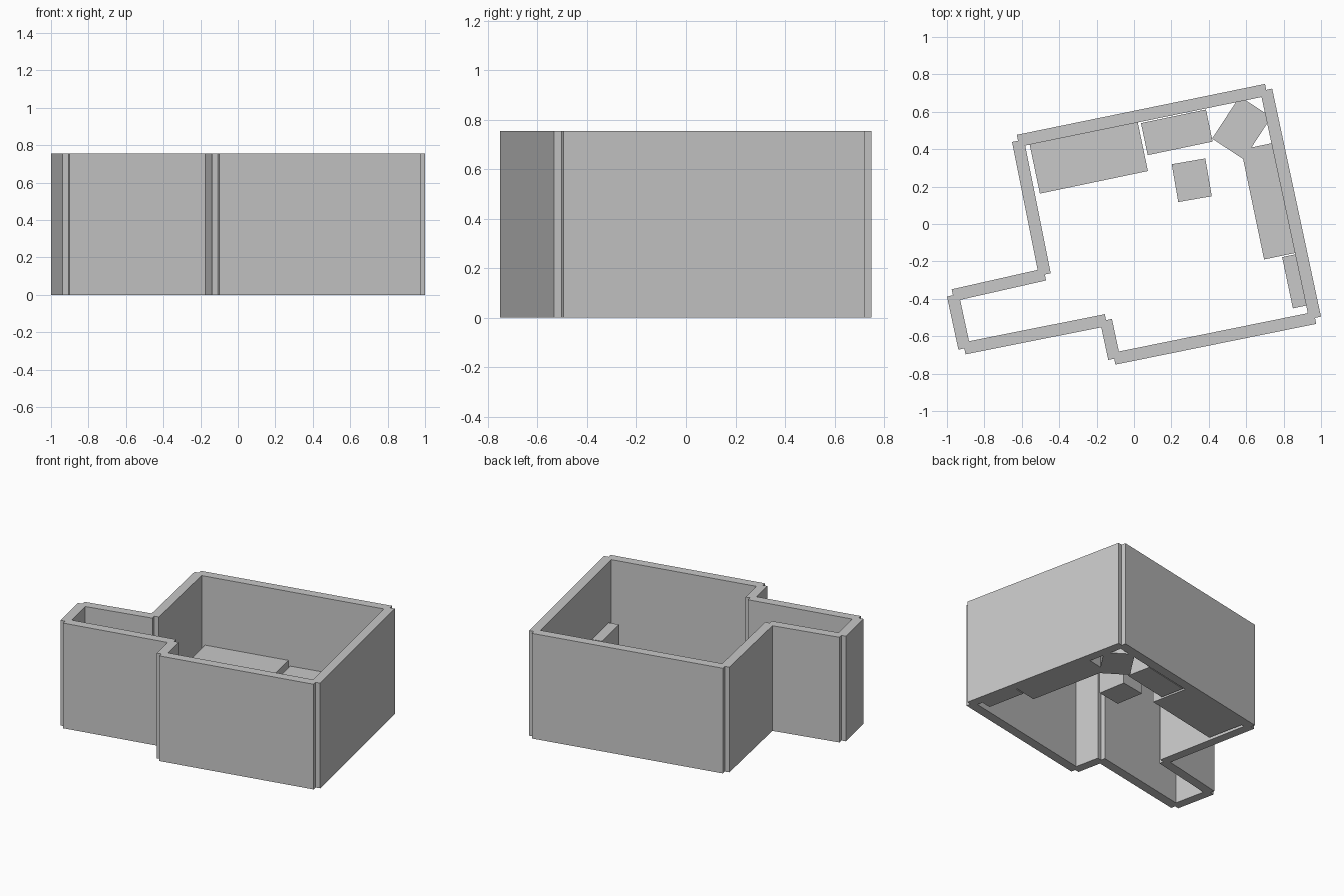
import bpy
import math
from mathutils import Vector

old = bpy.data.objects.get("Cube")
if old:
    bpy.data.objects.remove(old, do_unlink=True)

WALL_HEIGHT = 0.755
WALL_THICKNESS = 0.065
TILT = math.radians(11.8)   # the whole plan is turned by this angle

grey = bpy.data.materials.new("plain_grey")
grey.use_nodes = True
colour = (0.58, 0.58, 0.58, 1)
grey.diffuse_color = colour
grey.node_tree.nodes["Principled BSDF"].inputs["Base Color"].default_value = colour


def box(name, centre, size, angle):
    """Upright box standing on the ground, turned about z."""
    bpy.ops.mesh.primitive_cube_add(size=1)
    obj = bpy.context.object
    obj.name = name
    obj.location = (centre[0], centre[1], size[2] / 2)
    obj.scale = size
    obj.rotation_euler.z = angle
    obj.data.materials.append(grey)
    return obj


def wall(name, start, end):
    """Wall whose ends stop on the corner points, leaving notched corners."""
    a, b = Vector(start), Vector(end)
    run = b - a
    return box(name, (a + b) / 2, (run.length, WALL_THICKNESS, WALL_HEIGHT),
               math.atan2(run.y, run.x))


# Wall centre lines around the room, starting at the back left corner
corners = [
    (0.707, 0.717), (0.968, -0.502), (-0.106, -0.72), (-0.150, -0.514),
    (-0.907, -0.665), (-0.968, -0.381), (-0.477, -0.270), (-0.620, 0.445),
]
names = ["left_wall", "front_wall", "step_wall", "alcove_front_wall",
         "alcove_end_wall", "alcove_back_wall", "right_wall", "back_wall"]
for i, name in enumerate(names):
    wall(name, corners[i], corners[(i + 1) % len(corners)])

# Furniture blocks: centre, size, extra turn
furniture = {
    "long_cabinet": ((-0.242, 0.355), (0.59, 0.27, 0.26), 0),
    "short_cabinet": ((0.229, 0.490), (0.355, 0.175, 0.225), 0),
    "corner_unit": ((0.576, 0.514), (0.27, 0.202, 0.25), 45),
    "sofa": ((0.720, 0.122), (0.175, 0.60, 0.25), 0),
    "side_shelf": ((0.859, -0.306), (0.078, 0.28, 0.32), 0),
    "stool": ((0.309, 0.234), (0.182, 0.205, 0.20), -2),
}
for name, (centre, size, turn) in furniture.items():
    box(name, centre, size, TILT + math.radians(turn))
